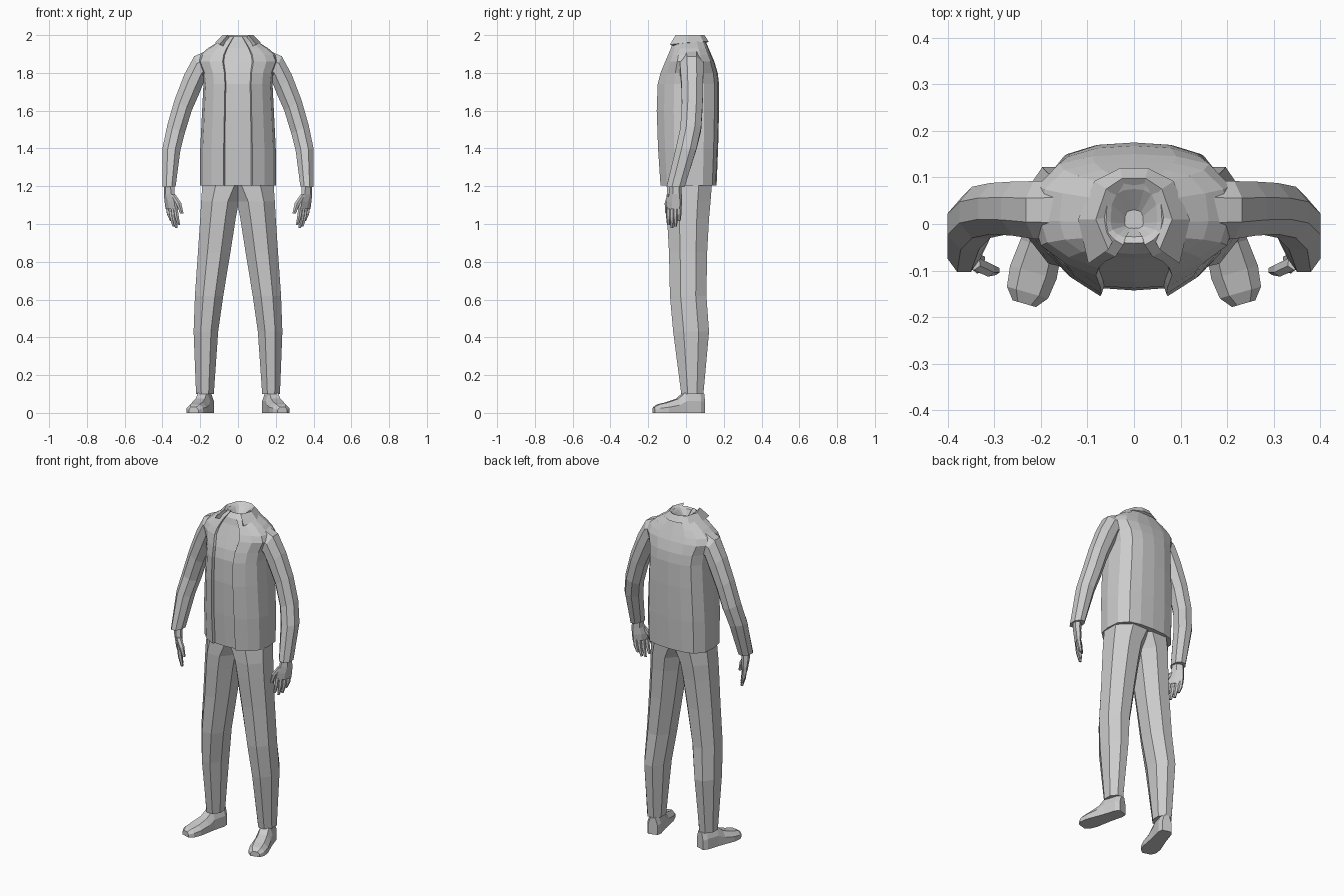
import bpy, bmesh, math
from mathutils import Vector, Matrix

if "Cube" in bpy.data.objects:
    bpy.data.objects.remove(bpy.data.objects["Cube"])

grey = bpy.data.materials.new("plain grey")
grey.diffuse_color = (0.6, 0.6, 0.6, 1)
grey.use_nodes = True
grey.node_tree.nodes["Principled BSDF"].inputs["Base Color"].default_value = grey.diffuse_color


def loft(name, rings, mirror=False, move=None):
    """Skin a list of equal closed rings and cap both ends."""
    bm = bmesh.new()
    rows = [[bm.verts.new(p) for p in r] for r in rings]
    n = len(rows[0])
    for a, b in zip(rows, rows[1:]):
        for i in range(n):
            j = (i + 1) % n
            bm.faces.new((a[i], a[j], b[j], b[i]))
    bm.faces.new(rows[0])
    bm.faces.new(rows[-1])
    if move:
        bm.transform(move)
    bmesh.ops.recalc_face_normals(bm, faces=bm.faces)
    me = bpy.data.meshes.new(name)
    bm.to_mesh(me)
    bm.free()
    me.materials.append(grey)
    ob = bpy.data.objects.new(name, me)
    bpy.context.collection.objects.link(ob)
    if mirror:
        ob.modifiers.new("mirror", 'MIRROR')
    return ob


def polygon(c, u, v, n=8):
    """Flat-sided polygon round c, reaching u and v from the centre."""
    k = 1 / math.cos(math.pi / n)
    c, u, v = Vector(c), Vector(u) * k, Vector(v) * k
    return [c + u * math.cos((i + .5) * math.tau / n) + v * math.sin((i + .5) * math.tau / n)
            for i in range(n)]


# Jacket and recessed shirt front: one half outline, mirrored and scaled per height
half = [(0, 1), (.42, .97), (.75, .86), (.96, .55), (1, .05), (.93, -.42),
        (.7, -.75), (.38, -1), (.35, -.89), (0, -.92)]
outline = half + [(-x, y) for x, y in half[-2:0:-1]]
levels = [  # z, half width, front depth, back depth
    (1.205, .2, .135, .162), (1.4, .2, .148, .17), (1.6, .19, .155, .175),
    (1.74, .183, .15, .175), (1.8, .19, .135, .168), (1.86, .215, .11, .15),
    (1.895, .2, .095, .135), (1.93, .16, .08, .12), (1.965, .105, .07, .105),
    (1.992, .06, .045, .09), (1.985, .05, .03, .075), (1.95, .02, .01, .03)]
loft("jacket", [[(x * w, y * (b if y > 0 else f), z) for x, y in outline]
                for z, w, f, b in levels])

# Folded collar, open at the front: outer edge, fold, inner edge
stations = [  # outer x, y, z, fold x, y, inner x, y
    (.098, -.085, 1.95, .055, -.055, .045, -.035),
    (.12, .01, 1.96, .082, .01, .055, .015),
    (.085, .092, 1.965, .06, .075, .042, .06),
    (.03, .12, 1.965, .025, .098, .02, .078)]
sections = [[(a, b, z), (c, d, 2.0), (e, f, 1.985), ((a + e) / 2, (b + f) / 2, z - .01)]
            for a, b, z, c, d, e, f in stations]
sections += [[(-x, y, z) for x, y, z in s] for s in reversed(sections)]
loft("collar", sections)

# Sleeves: outer and inner silhouette points, y centre and half depth
sleeve = []
for xo, zo, xi, zi, y, b in [
        (.16, 1.92, .12, 1.76, .03, .065), (.232, 1.888, .175, 1.765, .03, .062),
        (.285, 1.79, .205, 1.69, .033, .058), (.335, 1.66, .245, 1.6, .033, .055),
        (.375, 1.52, .282, 1.48, .025, .055), (.4, 1.4, .305, 1.39, .0, .055),
        (.4, 1.195, .33, 1.2, -.055, .048)]:
    sleeve.append(polygon(((xo + xi) / 2, y, (zo + zi) / 2),
                          ((xo - xi) / 2, 0, (zo - zi) / 2), (0, b, 0)))
loft("sleeves", sleeve, True)

# Hands: palm turned so the thumb sits forward and inward
across, thick = Vector((-.57, -.82, 0)), Vector((.82, -.57, 0))
loft("palms", [polygon(c, across * w, thick * t, 6) for c, w, t in [
    ((.365, -.055, 1.22), .028, .022), ((.364, -.057, 1.16), .034, .02),
    ((.355, -.063, 1.12), .045, .018), ((.352, -.065, 1.08), .044, .014)]], True)


def finger(name, points, radius):
    loft(name, [polygon(p, across * r, thick * r, 6)
                for p, r in zip(points, (radius, radius, radius * .6))], True)


for i, (name, tip) in enumerate([("little_fingers", 1.015), ("ring_fingers", .987),
                                 ("middle_fingers", .978), ("index_fingers", .995)]):
    s = (i - 1.5) * .023
    x, y = .351 - .57 * s, -.065 - .82 * s
    finger(name, [(x, y, 1.09), (x - .006, y, (1.09 + tip) / 2), (x - .018, y, tip)], .011)
finger("thumbs", [(.345, -.083, 1.155), (.315, -.097, 1.11), (.297, -.1, 1.055)], .014)

# Trouser legs: overlapping at the hips to form the seat
loft("trouser_legs", [
    polygon(((a + b) / 2, (f + k) / 2, z), ((b - a) / 2, 0, 0), (0, (k - f) / 2, 0))
    for z, a, b, f, k in [
        (.1, .128, .222, -.025, .092), (.43, .105, .235, -.068, .122),
        (.62, .078, .228, -.085, .108), (.85, .04, .212, -.09, .112),
        (1.03, .012, .2, -.1, .122), (1.12, -.005, .195, -.103, .13),
        (1.22, -.06, .188, -.1, .138)]], True)

# Shoes: lofted heel to toe, then turned outward
turn = Matrix.Translation((.172, .05, 0)) @ Matrix.Rotation(math.radians(16), 4, 'Z')
loft("shoes", [[(-w, y, 0), (w, y, 0), (w, y, h * .55), (w * .55, y, h),
                (-w * .55, y, h), (-w, y, h * .55)]
               for y, w, h in [(.045, .028, .1), (.02, .04, .115), (-.055, .042, .115),
                               (-.1, .046, .075), (-.16, .052, .055), (-.205, .046, .045),
                               (-.23, .026, .03)]], True, turn)
